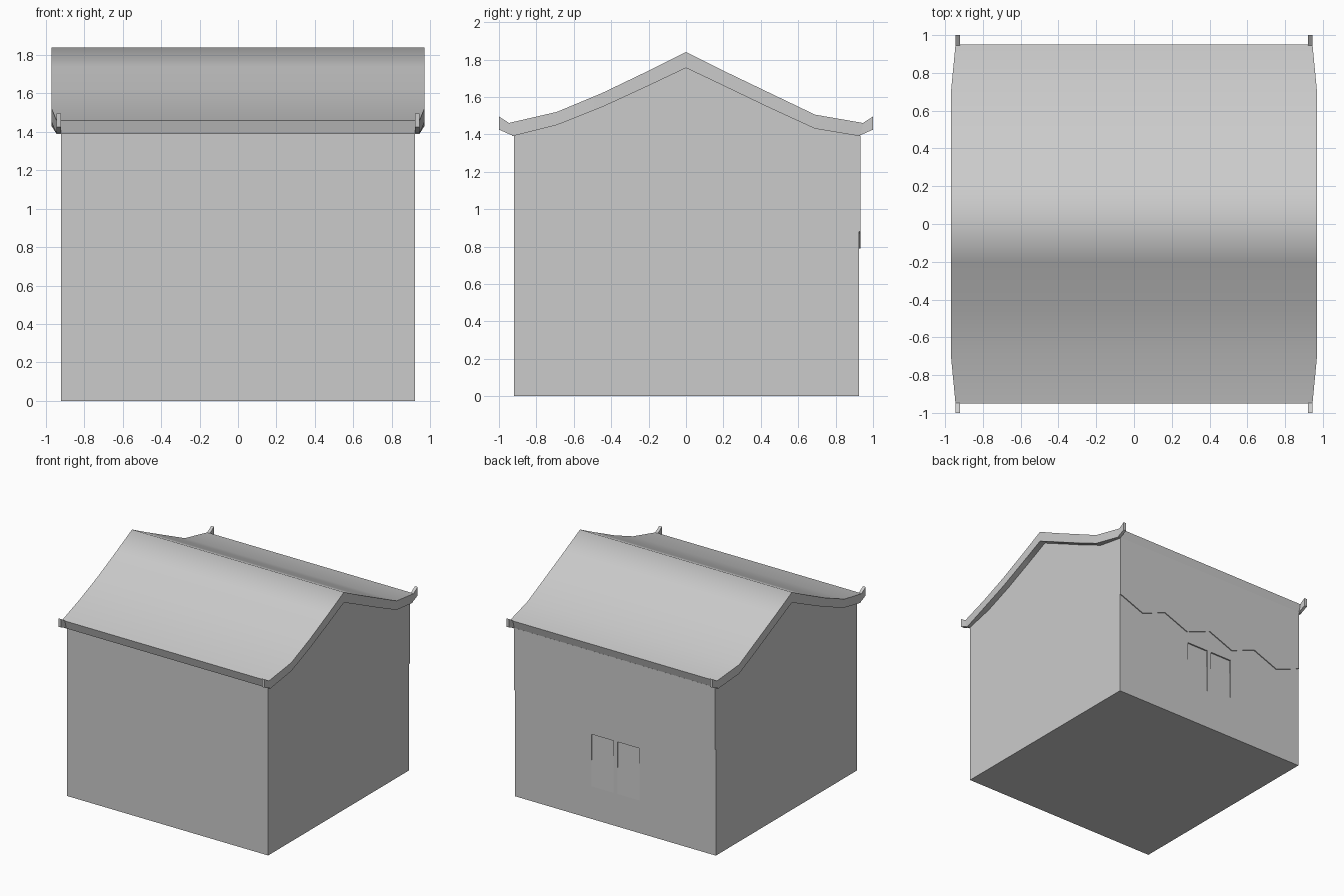
import bpy, bmesh, math

if "Cube" in bpy.data.objects:
    bpy.data.objects.remove(bpy.data.objects["Cube"])


def finish(name, bm):
    bmesh.ops.recalc_face_normals(bm, faces=bm.faces)
    mesh = bpy.data.meshes.new(name)
    bm.to_mesh(mesh)
    bm.free()
    obj = bpy.data.objects.new(name, mesh)
    bpy.context.collection.objects.link(obj)
    return obj


def prism(name, near, far):
    """Closed solid between two matching outlines."""
    bm = bmesh.new()
    a = [bm.verts.new(p) for p in near]
    b = [bm.verts.new(p) for p in far]
    bm.faces.new(a)
    bm.faces.new(b)
    for i in range(len(a)):
        j = (i + 1) % len(a)
        bm.faces.new((a[i], a[j], b[j], b[i]))
    return finish(name, bm)


def along_x(name, pts, x0, x1):
    return prism(name, [(x0, y, z) for y, z in pts], [(x1, y, z) for y, z in pts])


def along_y(name, pts, y0, y1):
    return prism(name, [(x, y0, z) for x, z in pts], [(x, y1, z) for x, z in pts])


# House body with gable ends tucked just inside the roof
W, BACK = 0.92, 0.924
body = along_x("house_walls", [
    (-0.92, 0), (BACK, 0), (BACK, 1.395), (0.69, 1.445), (0.45, 1.55), (0, 1.76),
    (-0.45, 1.555), (-0.69, 1.46), (-0.92, 1.395)], -W, W)

# Two tapered door recesses in the back wall, with a post left between them
for side in (-1, 1):
    x0, x1 = side * 0.018, side * 0.22
    cutter = along_x("door_cutter", [(0.912, 0.70), (BACK, 0.27), (0.96, 0.27), (0.96, 0.70)], x0, x1)
    cutter.hide_render = True
    mod = body.modifiers.new("door_recess", "BOOLEAN")
    mod.operation, mod.solver, mod.object = "DIFFERENCE", "EXACT", cutter
    bpy.context.view_layer.objects.active = body
    bpy.ops.object.modifier_apply(modifier=mod.name)
    bpy.data.objects.remove(cutter)

# Upper back wall layer with a zigzag lower edge
zigzag = [(-W + 0.23 * i, 0.88 if i % 2 == 0 else 0.79) for i in range(9)]
along_y("zigzag_wall_layer", zigzag + [(W, 1.395), (-W, 1.395)], 0.90, 0.932)

# Roof slab: rows of (y, half width, bottom z, top z)
rows = [
    (-0.95, 0.945, 1.39, 1.46), (-0.69, 0.97, 1.45, 1.52), (-0.45, 0.97, 1.545, 1.62),
    (-0.2, 0.97, 1.66, 1.74), (0, 0.97, 1.755, 1.84), (0.2, 0.97, 1.66, 1.74),
    (0.45, 0.97, 1.54, 1.62), (0.69, 0.97, 1.43, 1.505), (0.95, 0.945, 1.39, 1.46)]
bm = bmesh.new()
rings = []
for y, w, lo, hi in rows:
    yb = max(-0.93, min(0.93, y))  # eave face leans in toward the bottom
    rings.append([bm.verts.new(p) for p in
                  ((-w, yb, lo), (w, yb, lo), (w, y, hi), (-w, y, hi))])
for a, b in zip(rings, rings[1:]):
    for i in range(4):
        j = (i + 1) % 4
        bm.faces.new((a[i], a[j], b[j], b[i]))
bm.faces.new(rings[0])
bm.faces.new(rings[-1])
roof = finish("roof", bm)
bpy.context.view_layer.objects.active = roof
roof.select_set(True)
bpy.ops.object.shade_smooth_by_angle(angle=math.radians(60))

# Upturned horns on the four eave corners
for sx in (-1, 1):
    for sy in (-1, 1):
        along_x("eave_horn",
                [(sy * y, z) for y, z in ((0.92, 1.39), (1.0, 1.425), (1.0, 1.495), (0.945, 1.46))],
                sx * 0.92, sx * 0.945)
